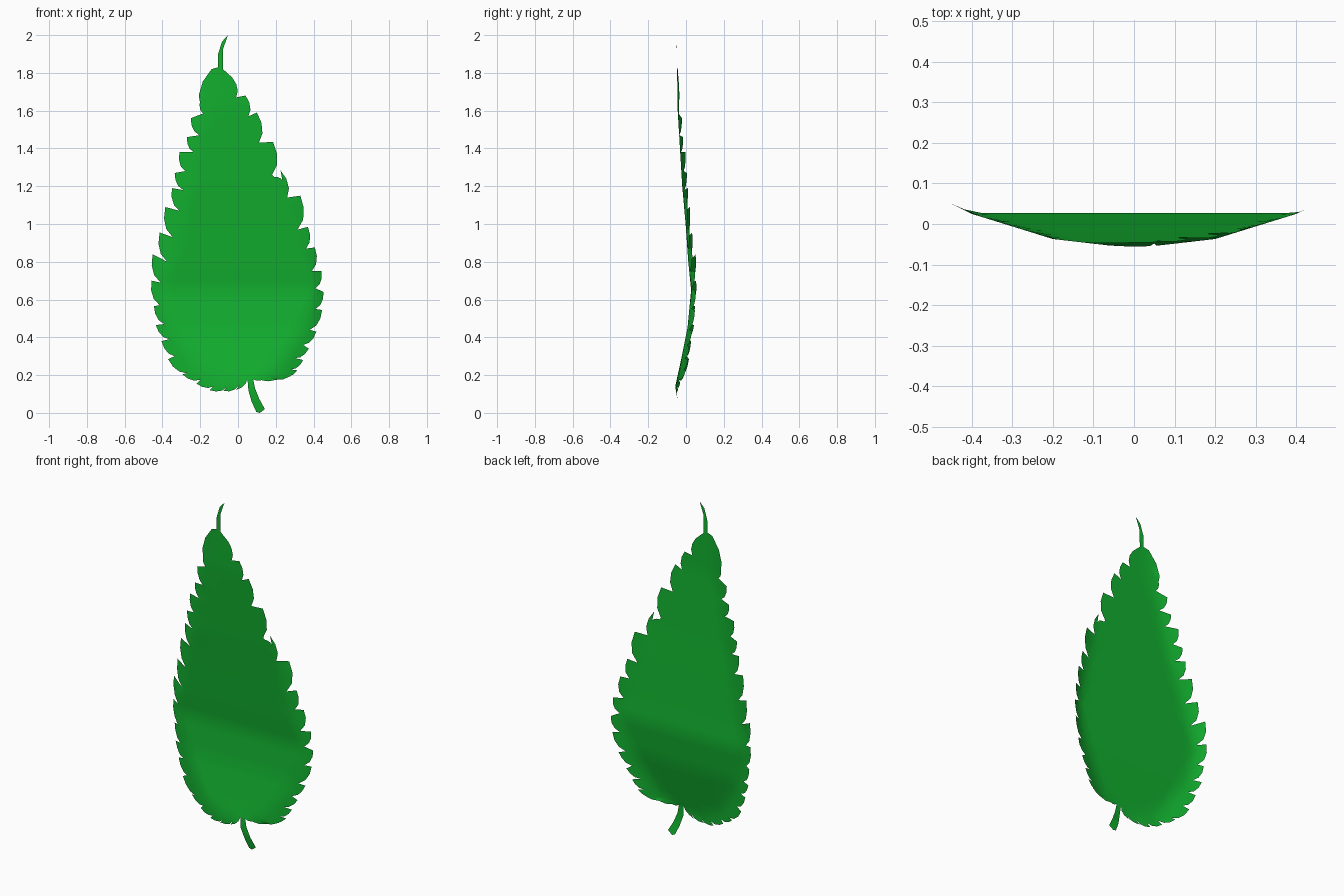
import bpy, bmesh
from mathutils import Vector
from mathutils.geometry import delaunay_2d_cdt

if "Cube" in bpy.data.objects:
    bpy.data.objects.remove(bpy.data.objects["Cube"])

green = bpy.data.materials.new("leaf green")
green.diffuse_color = (0.006, 0.43, 0.028, 1)
green.use_nodes = True
green.node_tree.nodes["Principled BSDF"].inputs["Base Color"].default_value = green.diffuse_color


def lerp_table(t, table):
    """Piecewise linear lookup."""
    for (a, va), (b, vb) in zip(table, table[1:]):
        if t <= b:
            return va + (vb - va) * max(0, (t - a) / (b - a))
    return table[-1][1]


# Depth along the midline (by height) and along the rim (by distance from centre)
SPINE = [(0, -.033), (.14, -.057), (.3, -.022), (.45, .008), (.65, .027), (.8, .012),
         (1.0, -.002), (1.2, -.02), (1.6, -.044), (2, -.05)]
RIM = [(0, -.06), (.2, -.037), (.3, -.006), (.4, .025), (.46, .055)]


def depth(x, z):
    return max(lerp_table(z, SPINE), lerp_table(abs(x), RIM))


def sheet(name, outline, step):
    """Fill an x-z outline with a triangulated, gently cupped single sheet."""
    pts = [Vector(p) for p in outline]
    n = len(pts)
    for i in range(-10, 11):
        for j in range(0, 41):
            pts.append(Vector((i * step + (j % 2) * step / 2, j * step)))
    edges = [(i, (i + 1) % n) for i in range(n)]
    v, _, f, *_ = delaunay_2d_cdt(pts, edges, [list(range(n))], 1, 1e-5)
    me = bpy.data.meshes.new(name)
    me.from_pydata([(p.x, depth(p.x, p.y), p.y) for p in v], [], [list(q) for q in f])
    bm = bmesh.new()
    bm.from_mesh(me)
    bmesh.ops.delete(bm, geom=[q for q in bm.verts if not q.link_faces], context='VERTS')
    for q in bm.faces:
        q.normal_update()
        if q.normal.y > 0:
            q.normal_flip()
        q.smooth = True
    bm.to_mesh(me)
    bm.free()
    me.materials.append(green)
    ob = bpy.data.objects.new(name, me)
    bpy.context.collection.objects.link(ob)


def serrate(teeth, end, side):
    """Notch, tip, bulged outer edge for every tooth, from top to bottom."""
    out = []
    for k, (nx, nz, tx, tz) in enumerate(teeth):
        nxt = Vector(teeth[k + 1][:2] if k + 1 < len(teeth) else end)
        tip = Vector((tx, tz))
        d = nxt - tip
        normal = Vector((-d.y, d.x)) * side
        out += [(nx, nz), (tx, tz)]
        for t, b in ((.35, .13), (.7, .14)):
            out.append(tuple(tip + d * t + normal * b))
    return out + [end]


# Teeth: notch x, notch z, tip x, tip z
LEFT = [(-.105, 1.83, -.14, 1.82), (-.195, 1.61, -.20, 1.655), (-.185, 1.585, -.25, 1.56),
        (-.205, 1.47, -.27, 1.46), (-.235, 1.38, -.31, 1.38), (-.28, 1.28, -.335, 1.27),
        (-.29, 1.18, -.35, 1.19), (-.31, 1.07, -.385, 1.09), (-.345, .93, -.415, .955),
        (-.375, .80, -.452, .84), (-.41, .69, -.458, .70), (-.415, .57, -.445, .565),
        (-.39, .47, -.435, .465), (-.365, .39, -.405, .38), (-.335, .30, -.37, .285),
        (-.27, .21, -.295, .205), (-.20, .175, -.22, .155), (-.13, .14, -.15, .12),
        (-.06, .135, -.08, .115), (.005, .145, -.01, .122)]
RIGHT = [(-.08, 1.82, -.03, 1.775), (-.01, 1.67, .04, 1.68), (.055, 1.57, .10, 1.59),
         (.11, 1.43, .185, 1.435), (.18, 1.26, .19, 1.25), (.235, 1.23, .225, 1.285),
         (.26, 1.14, .33, 1.15), (.315, .97, .37, .985), (.36, .87, .407, .876),
         (.39, .75, .443, .75), (.41, .66, .453, .64), (.41, .55, .445, .545),
         (.38, .44, .415, .43), (.345, .36, .375, .34), (.30, .29, .345, .28),
         (.28, .23, .315, .225), (.23, .19, .28, .195), (.16, .19, .20, .175),
         (.10, .19, .13, .175)]

left = serrate(LEFT, (.05, .18), -1)
right = serrate(RIGHT, (.08, .18), 1)
# Curved pointed apex
apex = [(-.08, 1.88), (-.078, 1.93), (-.053, 2.0), (-.085, 1.965), (-.105, 1.9)]
sheet("leaf_blade", left + right[::-1] + apex, .05)

# Stem
sheet("stem", [(.05, .18), (.055, .12), (.072, .06), (.097, .005), (.115, 0), (.142, .02),
               (.112, .075), (.09, .13), (.08, .18)], .05)
